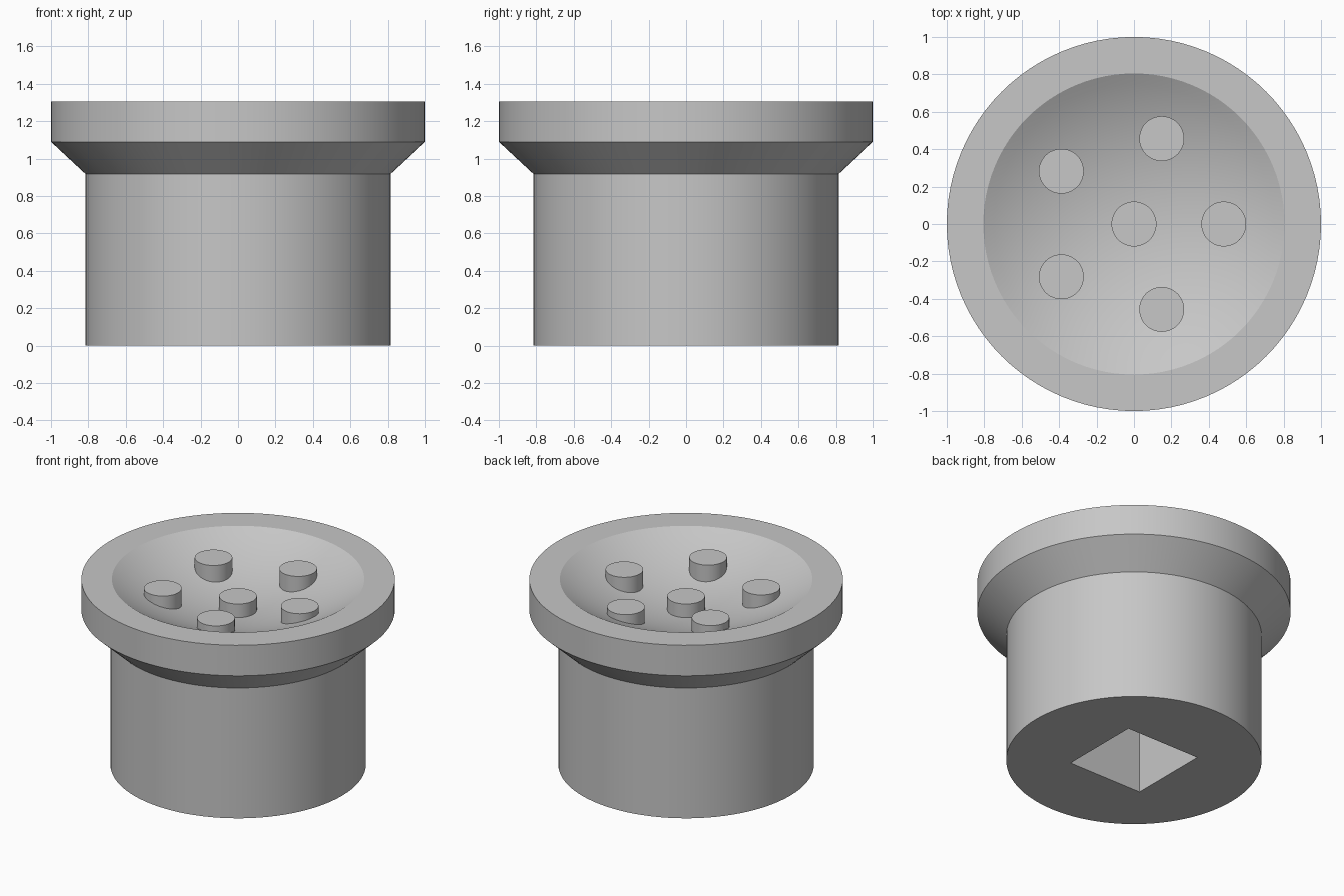
import bpy, bmesh, math

cube = bpy.data.objects.get("Cube")
if cube:
    bpy.data.objects.remove(cube, do_unlink=True)

SEGMENTS = 96
TOP = 1.305
BOWL_RADIUS, BOWL_DEPTH = 0.805, 0.22
SOCKET_HALF, SOCKET_DEPTH = 0.287, 0.6

grey = bpy.data.materials.new("plain grey")
grey.use_nodes = True
colour = (0.57, 0.57, 0.57, 1)
grey.diffuse_color = colour
grey.node_tree.nodes["Principled BSDF"].inputs["Base Color"].default_value = colour


def finish(obj, name):
    obj.name = name
    obj.data.materials.clear()
    obj.data.materials.append(grey)
    bpy.ops.object.select_all(action="DESELECT")
    obj.select_set(True)
    bpy.context.view_layer.objects.active = obj
    bpy.ops.object.shade_smooth_by_angle(angle=math.radians(25))


def ring(bm, radius, z, square=False):
    """Ring of points, either round or pushed out to a square outline."""
    verts = []
    for i in range(SEGMENTS):
        a = math.tau * i / SEGMENTS
        c, s = math.cos(a), math.sin(a)
        r = radius / max(abs(c), abs(s)) if square else radius
        verts.append(bm.verts.new((r * c, r * s, z)))
    return verts


# Body: square socket, stepped outer wall and dished top in one closed shell
bm = bmesh.new()
rings = [ring(bm, SOCKET_HALF, SOCKET_DEPTH, True), ring(bm, SOCKET_HALF, 0, True)]
for radius, z in [(0.815, 0), (0.815, 0.918), (1, 1.09), (1, TOP)]:
    rings.append(ring(bm, radius, z))

sphere = (BOWL_RADIUS ** 2 + BOWL_DEPTH ** 2) / (2 * BOWL_DEPTH)
centre_z = TOP - BOWL_DEPTH + sphere
steps = 14
for i in range(steps):
    r = BOWL_RADIUS * (1 - i / steps)
    rings.append(ring(bm, r, centre_z - math.sqrt(sphere ** 2 - r ** 2)))

for low, high in zip(rings, rings[1:]):
    for i in range(SEGMENTS):
        j = (i + 1) % SEGMENTS
        bm.faces.new((low[i], low[j], high[j], high[i]))
bm.faces.new(rings[0])
bm.faces.new(rings[-1])
bmesh.ops.recalc_face_normals(bm, faces=bm.faces)
mesh = bpy.data.meshes.new("body")
bm.to_mesh(mesh)
bm.free()
body = bpy.data.objects.new("body", mesh)
bpy.context.collection.objects.link(body)
finish(body, "body")


# Pins: one in the middle and five around it, rooted in the bowl
def pin(name, x, y, top):
    base = 1.0
    bpy.ops.mesh.primitive_cylinder_add(vertices=48, radius=0.12, depth=top - base,
                                        location=(x, y, (top + base) / 2))
    finish(bpy.context.object, name)


pin("centre_pin", 0, 0, 1.185)
for k in range(5):
    a = math.tau * k / 5
    pin(f"outer_pin_{k + 1}", 0.48 * math.cos(a), 0.48 * math.sin(a), 1.245)
